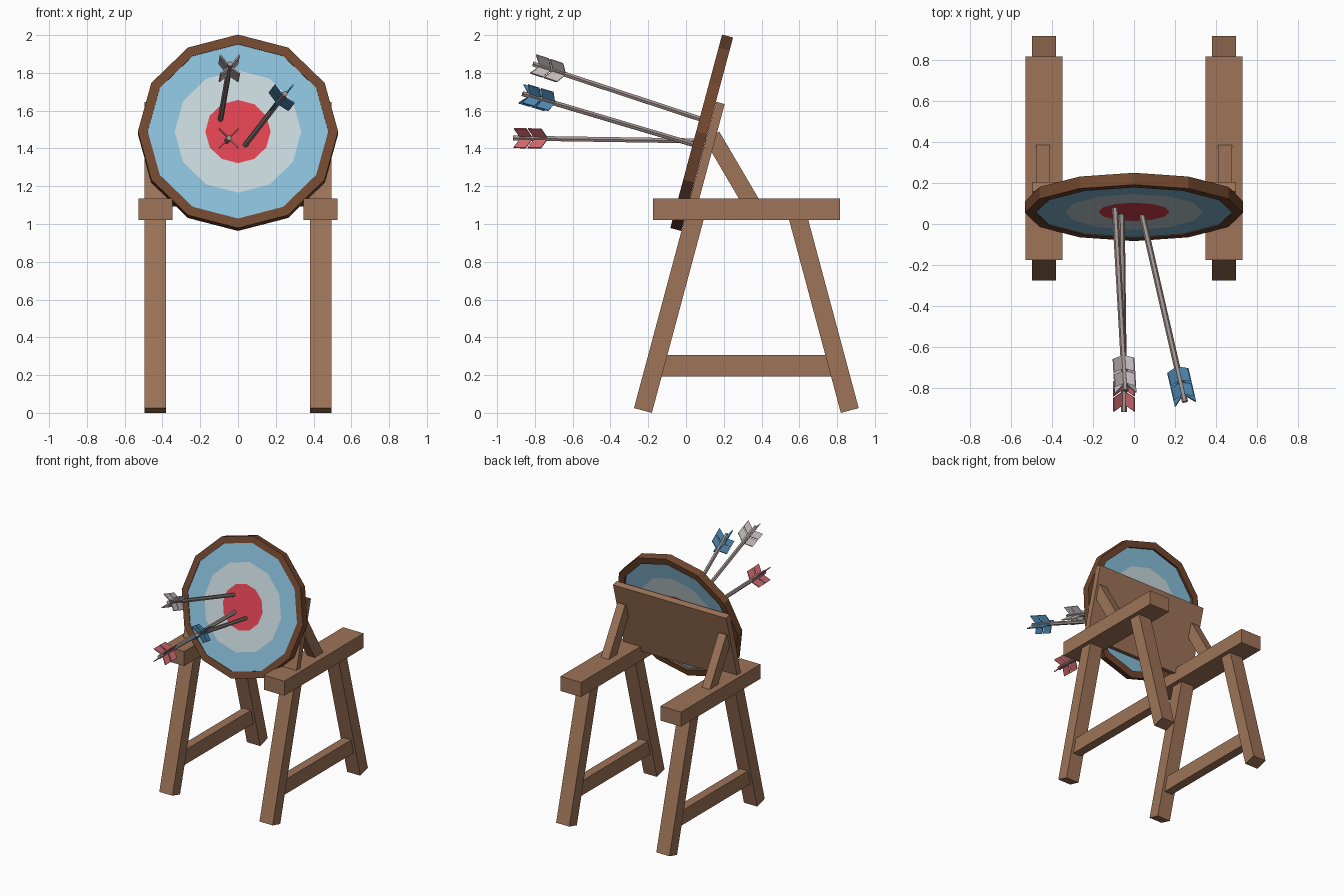
import bpy, bmesh, math
from mathutils import Vector

if "Cube" in bpy.data.objects:
    bpy.data.objects.remove(bpy.data.objects["Cube"])


def material(name, r, g, b):
    m = bpy.data.materials.new(name)
    lin = [((c / 255 + 0.055) / 1.055) ** 2.4 for c in (r, g, b)]
    m.diffuse_color = (*lin, 1)
    m.use_nodes = True
    m.node_tree.nodes["Principled BSDF"].inputs["Base Color"].default_value = m.diffuse_color
    return m


WOOD = material("wood", 158, 116, 88)
RIM = material("dark wood rim", 114, 71, 47)
BLUE = material("target blue", 137, 191, 217)
WHITE = material("target white", 199, 215, 219)
RED = material("target red", 224, 67, 81)
SHAFT = material("arrow shaft", 163, 149, 145)
FIN_WHITE = material("white feather", 212, 202, 206)
FIN_BLUE = material("blue feather", 88, 152, 198)
FIN_RED = material("red feather", 212, 108, 114)


def finish(bm, name, mats):
    bmesh.ops.recalc_face_normals(bm, faces=bm.faces)
    me = bpy.data.meshes.new(name)
    bm.to_mesh(me)
    bm.free()
    for m in mats:
        me.materials.append(m)
    ob = bpy.data.objects.new(name, me)
    bpy.context.collection.objects.link(ob)
    return ob


def bar(name, p0, p1, depth, x, width, mirror=True):
    """Square-ended timber between two (y, z) points."""
    a, b = Vector((0, *p0)), Vector((0, *p1))
    u = (b - a).normalized()
    n = Vector((0, -u.z, u.y)) * depth / 2
    bm = bmesh.new()
    prof = [a + n, a - n, b - n, b + n]
    face = bm.faces.new([bm.verts.new(p + Vector((x - width / 2, 0, 0))) for p in prof])
    ext = bmesh.ops.extrude_face_region(bm, geom=[face])["geom"]
    moved = [g for g in ext if isinstance(g, bmesh.types.BMVert)]
    bmesh.ops.translate(bm, verts=moved, vec=(width, 0, 0))
    ob = finish(bm, name, [WOOD])
    if mirror:
        ob.modifiers.new("mirror", "MIRROR")
    return ob


# Trestles, mirrored left and right
bar("top_beams", (-0.175, 1.078), (0.815, 1.078), 0.115, 0.438, 0.18)
bar("front_legs", (-0.228, 0.0127), (0.05, 1.05), 0.098, 0.438, 0.115)
bar("back_legs", (0.867, 0.0127), (0.589, 1.05), 0.098, 0.438, 0.115)
bar("stretchers", (-0.15, 0.25), (0.79, 0.25), 0.115, 0.438, 0.07)

# Backing board and its props
bar("backing_board", (0.037, 1.10), (0.182, 1.641), 0.047, 0, 0.99, mirror=False)
bar("board_props", (0.37, 1.07), (0.137, 1.467), 0.09, 0.442, 0.068)

# Target: twelve-sided lathe, (radius, height, colour of band ending here)
RINGS = [(0.173, 0.025, 2), (0.335, 0.025, 3), (0.478, 0.025, 1), (0.478, 0.03, 0),
         (0.53, 0.03, 0), (0.53, -0.03, 0), (0.478, -0.03, 0), (0.478, -0.008, 0),
         (0.335, -0.008, 1), (0.173, -0.008, 3)]
COLOURS = [RIM, BLUE, RED, WHITE]
bm = bmesh.new()
loops = []
for r, h, _ in RINGS:
    loops.append([bm.verts.new((r * math.cos(i * math.pi / 6), r * math.sin(i * math.pi / 6), h))
                  for i in range(12)])
bm.faces.new(loops[0]).material_index = 2
bm.faces.new(loops[-1]).material_index = 2
for k in range(1, len(RINGS)):
    for i in range(12):
        j = (i + 1) % 12
        f = bm.faces.new((loops[k - 1][i], loops[k - 1][j], loops[k][j], loops[k][i]))
        f.material_index = RINGS[k][2]
target = finish(bm, "round_target", COLOURS)
target.location = (0, 0.083, 1.483)
target.rotation_euler = (math.radians(75), 0, 0)


def arrow(name, tail, tip, fin_mat):
    """Six-sided shaft with four split feather vanes."""
    tail, tip = Vector(tail), Vector(tip)
    u = (tip - tail).normalized()
    side = u.cross(Vector((0, 0, 1))).normalized()
    up = side.cross(u)

    def radial(a):
        return side * math.cos(a) + up * math.sin(a)

    bm = bmesh.new()
    ends = [[bm.verts.new(p + radial(i * math.pi / 3) * 0.015) for i in range(6)]
            for p in (tail, tip)]
    for e in ends:
        bm.faces.new(e)
    for i in range(6):
        j = (i + 1) % 6
        bm.faces.new((ends[0][i], ends[0][j], ends[1][j], ends[1][i]))
    finish(bm, name + "_shaft", [SHAFT])

    bm = bmesh.new()
    for q in range(4):
        d = radial(math.pi / 4 + q * math.pi / 2)
        for s0, s1 in ((0.035, 0.10), (0.11, 0.18)):
            pts = [(s0, 0.008), (s1, 0.008), (s1 - 0.032, 0.072), (s0 - 0.032, 0.072)]
            bm.faces.new([bm.verts.new(tail + u * s + d * r) for s, r in pts])
    fins = finish(bm, name + "_feathers", [fin_mat])
    mod = fins.modifiers.new("thickness", "SOLIDIFY")
    mod.thickness, mod.offset = 0.007, 0


# Arrows stuck in the target
arrow("upper_arrow", (-0.042, -0.81, 1.848), (-0.093, 0.085, 1.553), FIN_WHITE)
arrow("right_arrow", (0.248, -0.865, 1.69), (0.038, 0.05, 1.418), FIN_BLUE)
arrow("lower_arrow", (-0.048, -0.915, 1.455), (-0.06, 0.055, 1.44), FIN_RED)
